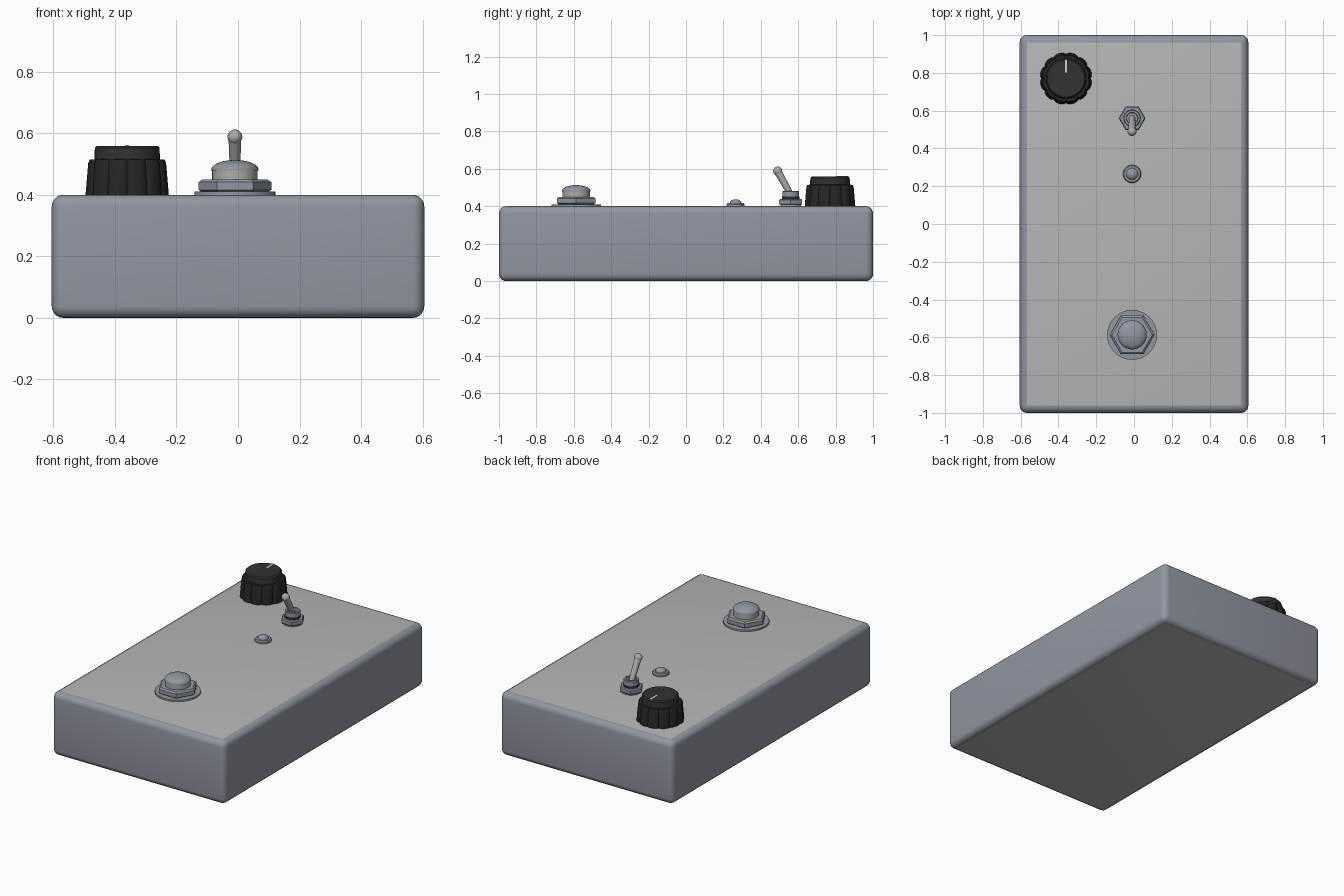
import bpy, bmesh, math
from mathutils import Vector

if "Cube" in bpy.data.objects:
    bpy.data.objects.remove(bpy.data.objects["Cube"])


def material(name, r, g, b):
    m = bpy.data.materials.new(name)
    m.diffuse_color = (r, g, b, 1)
    m.use_nodes = True
    m.node_tree.nodes["Principled BSDF"].inputs["Base Color"].default_value = m.diffuse_color
    return m


STEEL = material("blue_grey_metal", 0.285, 0.31, 0.355)
PANEL = material("panel_grey", 0.47, 0.47, 0.47)
SILVER = material("warm_silver", 0.42, 0.41, 0.40)
SKIRT = material("knob_black", 0.018, 0.018, 0.018)
CAP = material("knob_cap_black", 0.032, 0.032, 0.032)
MARK = material("marker_light_grey", 0.62, 0.62, 0.62)


def finish(name, bm, mats, smooth=True):
    bmesh.ops.recalc_face_normals(bm, faces=bm.faces)
    mesh = bpy.data.meshes.new(name)
    bm.to_mesh(mesh)
    bm.free()
    for m in mats:
        mesh.materials.append(m)
    ob = bpy.data.objects.new(name, mesh)
    bpy.context.collection.objects.link(ob)
    if smooth:
        bpy.ops.object.select_all(action='DESELECT')
        ob.select_set(True)
        bpy.context.view_layer.objects.active = ob
        bpy.ops.object.shade_smooth_by_angle(angle=math.radians(30))
    return ob


def lathe(name, mat, centre, profile, n=32, smooth=True, shape=lambda a: 1.0):
    """Closed stack of rings from (radius, z); shape scales radius by angle."""
    bm = bmesh.new()
    rings = []
    for r, z in profile:
        ring = []
        for i in range(n):
            a = math.tau * i / n
            s = r * shape(a)
            ring.append(bm.verts.new((centre[0] + s * math.cos(a),
                                      centre[1] + s * math.sin(a), z)))
        rings.append(ring)
    for lo, hi in zip(rings, rings[1:]):
        for i in range(n):
            j = (i + 1) % n
            bm.faces.new((lo[i], lo[j], hi[j], hi[i]))
    bm.faces.new(rings[0][::-1])
    bm.faces.new(rings[-1])
    return finish(name, bm, [mat], smooth)


def dome(r, z, h, steps=6):
    return [(r * math.cos(t), z + h * math.sin(t))
            for t in (math.pi / 2 * 0.97 * i / steps for i in range(steps + 1))]


def box(bm, size, centre):
    verts = bmesh.ops.create_cube(bm, size=1)["verts"]
    for v in verts:
        v.co = Vector(c * s for c, s in zip(v.co, size)) + Vector(centre)


# Rounded enclosure; the flat top and bottom carry the panel colour
bm = bmesh.new()
box(bm, (1.21, 2.0, 0.40), (0, 0, 0.20))
bmesh.ops.bevel(bm, geom=bm.edges[:], offset=0.038, segments=5,
                profile=0.5, affect='EDGES')
bm.normal_update()
for f in bm.faces:
    f.material_index = 1 if abs(f.normal.z) > 0.999 else 0
finish("enclosure", bm, [STEEL, PANEL])

# Foot switch: washer, hex nut, silver collar, domed button
foot = (-0.01, -0.587)
lathe("foot_washer", STEEL, foot, [(0.132, 0.398), (0.132, 0.41)], 40)
lathe("foot_nut", STEEL, foot, [(0.109, 0.41), (0.118, 0.416),
                                (0.118, 0.441), (0.107, 0.449)], 6, False)
lathe("foot_collar", SILVER, foot, [(0.074, 0.445), (0.074, 0.482)])
lathe("foot_button", STEEL, foot, [(0.077, 0.478)] + dome(0.077, 0.482, 0.031))

# Indicator lamp with bezel
lamp = (-0.01, 0.265)
lathe("lamp_bezel", STEEL, lamp, [(0.048, 0.398), (0.048, 0.409),
                                  (0.043, 0.416)])
lathe("lamp_lens", STEEL, lamp, [(0.031, 0.41)] + dome(0.031, 0.418, 0.019))

# Toggle switch: hex nut, dark ring, hollow bushing
tog = (-0.01, 0.56)
lathe("toggle_washer", STEEL, tog, [(0.056, 0.398), (0.056, 0.411)])
lathe("toggle_nut", STEEL, tog, [(0.066, 0.408), (0.071, 0.413),
                                 (0.071, 0.432), (0.065, 0.438)], 6, False)
lathe("toggle_ring", CAP, tog, [(0.046, 0.435), (0.046, 0.452)])
lathe("toggle_bushing", STEEL, tog, [(0.045, 0.452), (0.045, 0.478),
                                     (0.042, 0.481), (0.031, 0.481),
                                     (0.029, 0.462)])

# Lever leaning to the front with a ball end
base = Vector((tog[0], tog[1], 0.462))
tip = Vector((tog[0], 0.49, 0.588))
lever = lathe("toggle_lever", SILVER, (0, 0),
              [(0.016, 0), (0.021, (tip - base).length)], 20)
lever.location = base
lever.rotation_euler = (tip - base).to_track_quat('Z', 'Y').to_euler()
bm = bmesh.new()
bmesh.ops.create_uvsphere(bm, u_segments=20, v_segments=12, radius=0.024)
bmesh.ops.translate(bm, verts=bm.verts, vec=tip)
finish("lever_ball", bm, [SILVER])

# Control knob: twelve-lobed grip skirt, round cap and pointer line
knob = (-0.36, 0.77)


def lobes(a):
    return 0.93 + 0.07 * abs(math.sin(6 * a)) ** 0.5


lathe("knob_skirt", SKIRT, knob, [(0.138, 0.399), (0.129, 0.503),
                                  (0.124, 0.514), (0.10, 0.516)],
      144, True, lobes)
lathe("knob_cap", CAP, knob, [(0.107, 0.51), (0.105, 0.552),
                              (0.098, 0.559)], 40)
bm = bmesh.new()
box(bm, (0.013, 0.068, 0.004), (knob[0], 0.836, 0.559))
finish("knob_pointer", bm, [MARK], False)
